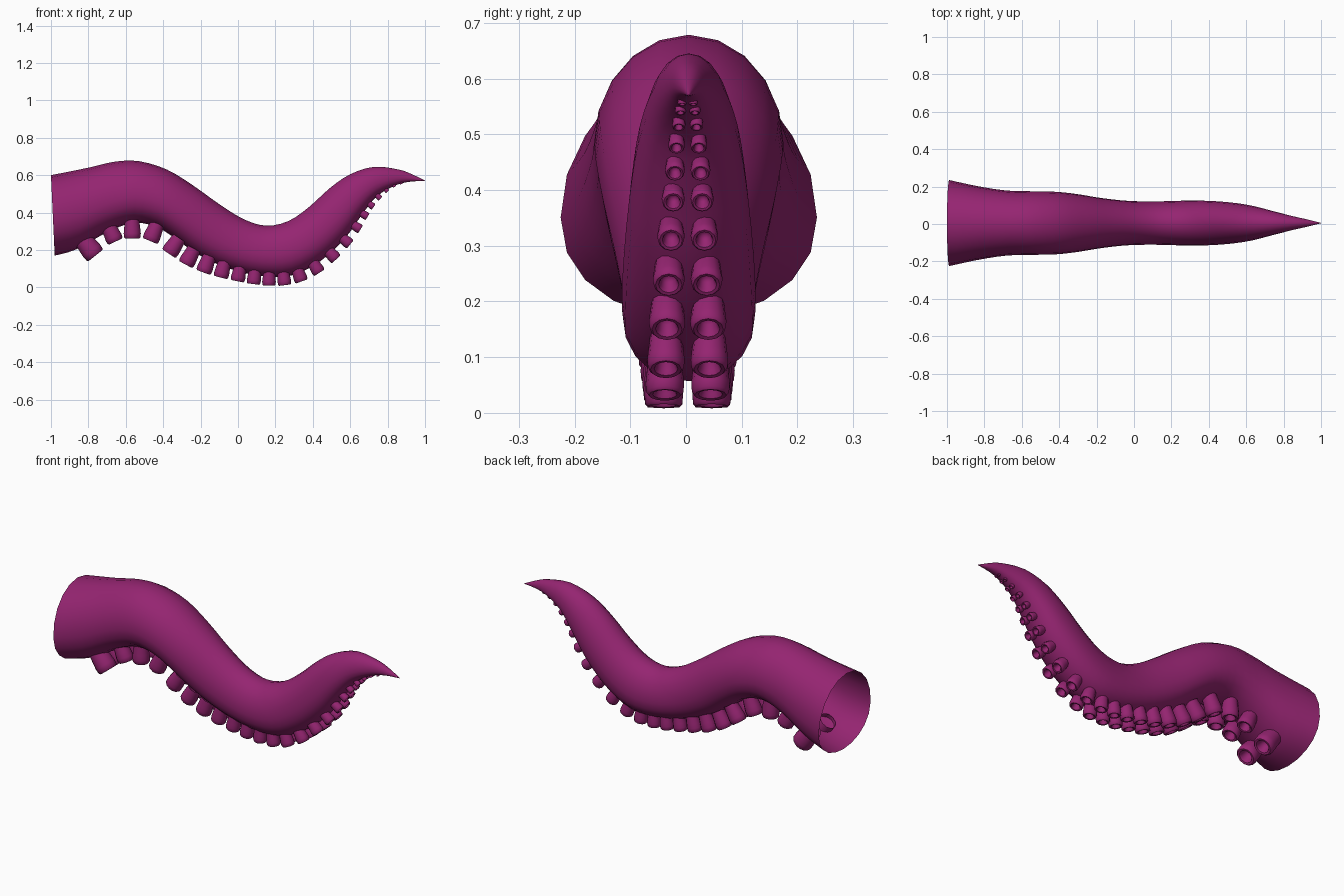
import bpy, bmesh, math
from mathutils import Vector

if "Cube" in bpy.data.objects:
    bpy.data.objects.remove(bpy.data.objects["Cube"])

skin = bpy.data.materials.new("plum skin")
skin.diffuse_color = (0.30, 0.018, 0.165, 1)
skin.use_nodes = True
skin.node_tree.nodes["Principled BSDF"].inputs["Base Color"].default_value = skin.diffuse_color


def make_object(name, bm, angle):
    bmesh.ops.recalc_face_normals(bm, faces=bm.faces)
    mesh = bpy.data.meshes.new(name)
    bm.to_mesh(mesh)
    bm.free()
    mesh.materials.append(skin)
    ob = bpy.data.objects.new(name, mesh)
    bpy.context.collection.objects.link(ob)
    bpy.ops.object.select_all(action='DESELECT')
    ob.select_set(True)
    bpy.context.view_layer.objects.active = ob
    bpy.ops.object.shade_smooth_by_angle(angle=math.radians(angle))
    return ob


def bridge(bm, a, b):
    n = len(a)
    for i in range(n):
        bm.faces.new((a[i], a[(i + 1) % n], b[(i + 1) % n], b[i]))


def spline(p, i, t):
    """Catmull-Rom point between stations i and i + 1."""
    a, b, c, d = (p[min(max(k, 0), len(p) - 1)] for k in (i - 1, i, i + 1, i + 2))
    return [0.5 * (2 * q + (r - o) * t + (2 * o - 5 * q + 4 * r - s) * t * t
                   + (3 * q - o - 3 * r + s) * t ** 3) for o, q, r, s in zip(a, b, c, d)]


# Body ribs: back x, z, belly x, z, half width
ribs = [
    (-1.00, .600, -.98, .170, .230), (-.80, .640, -.86, .205, .197),
    (-.66, .672, -.70, .295, .174), (-.53, .675, -.56, .345, .170),
    (-.38, .630, -.44, .325, .167), (-.24, .545, -.34, .265, .154),
    (-.10, .445, -.22, .180, .133), (.03, .365, -.06, .105, .118),
    (.15, .330, .12, .062, .116), (.27, .355, .29, .065, .120),
    (.38, .430, .44, .140, .118), (.49, .530, .57, .260, .108),
    (.60, .605, .66, .385, .092), (.73, .645, .74, .485, .066),
    (.86, .630, .84, .545, .037), (.93, .605, .92, .565, .020),
    (1.00, .571, 1.00, .569, .001)]

# Hollow tapering body, open at the thick end
SIDES, STEPS = 20, 3
bm = bmesh.new()
prev = None
for i in range(len(ribs) - 1):
    for k in range(STEPS + (i == len(ribs) - 2)):
        tx, tz, bx, bz, w = spline(ribs, i, k / STEPS)
        ring = []
        for s in range(SIDES):
            a = math.tau * s / SIDES
            c, h = math.cos(a), math.sin(a)
            # widest part lies below the middle, belly slightly flattened
            f = 0.42 + (0.58 * h if h > 0 else -0.42 * abs(h) ** 0.9)
            ring.append(bm.verts.new((bx + (tx - bx) * f, 0.005 + w * c, bz + (tz - bz) * f)))
        if prev:
            bridge(bm, prev, ring)
        prev = ring
bm.faces.new(prev)
make_object("tentacle_body", bm, 60)

# Suckers: rim centre x, z, radius, sideways offset
suckers = [
    (-.762, .170, .054, .064), (-.655, .245, .044, .056), (-.565, .262, .044, .054),
    (-.470, .248, .044, .053), (-.370, .180, .044, .052), (-.280, .122, .042, .050),
    (-.185, .080, .041, .048), (-.093, .053, .039, .046), (-.003, .033, .037, .045),
    (.082, .018, .036, .044), (.165, .010, .035, .043), (.250, .012, .035, .043),
    (.340, .032, .035, .041), (.435, .078, .034, .039), (.525, .150, .033, .037),
    (.600, .230, .029, .034), (.655, .310, .025, .030), (.693, .378, .021, .026),
    (.725, .430, .018, .023), (.762, .475, .015, .020), (.800, .512, .012, .016),
    (.838, .538, .010, .013), (.875, .553, .008, .010)]

# Cup profile in radii: distance from axis, height along axis
cup = [(.86, -2.3), (.98, -1.2), (1.04, -.6), (1.0, -.15), (.86, 0),
       (.66, -.04), (.56, -.25), (.45, -.75), (.2, -.95)]

for side, label in ((1, "back"), (-1, "front")):
    bm = bmesh.new()
    for n, (x, z, r, off) in enumerate(suckers):
        p, q = suckers[max(n - 1, 0)], suckers[min(n + 1, len(suckers) - 1)]
        axis = Vector((q[1] - p[1], 0, p[0] - q[0])).normalized()
        if n == 0:
            axis = Vector((.62, 0, -.78))
        across = Vector((0, 1, 0))
        along = axis.cross(across)
        centre = Vector((x, 0.003 + side * off, z))
        prev = None
        for rad, height in cup:
            ring = [bm.verts.new(centre + axis * height * r
                                 + across * (math.cos(math.tau * s / 12) * rad * r * .95)
                                 + along * (math.sin(math.tau * s / 12) * rad * r))
                    for s in range(12)]
            if prev:
                bridge(bm, prev, ring)
            prev = ring
        bm.faces.new(prev)
    make_object(label + "_sucker_row", bm, 50)
